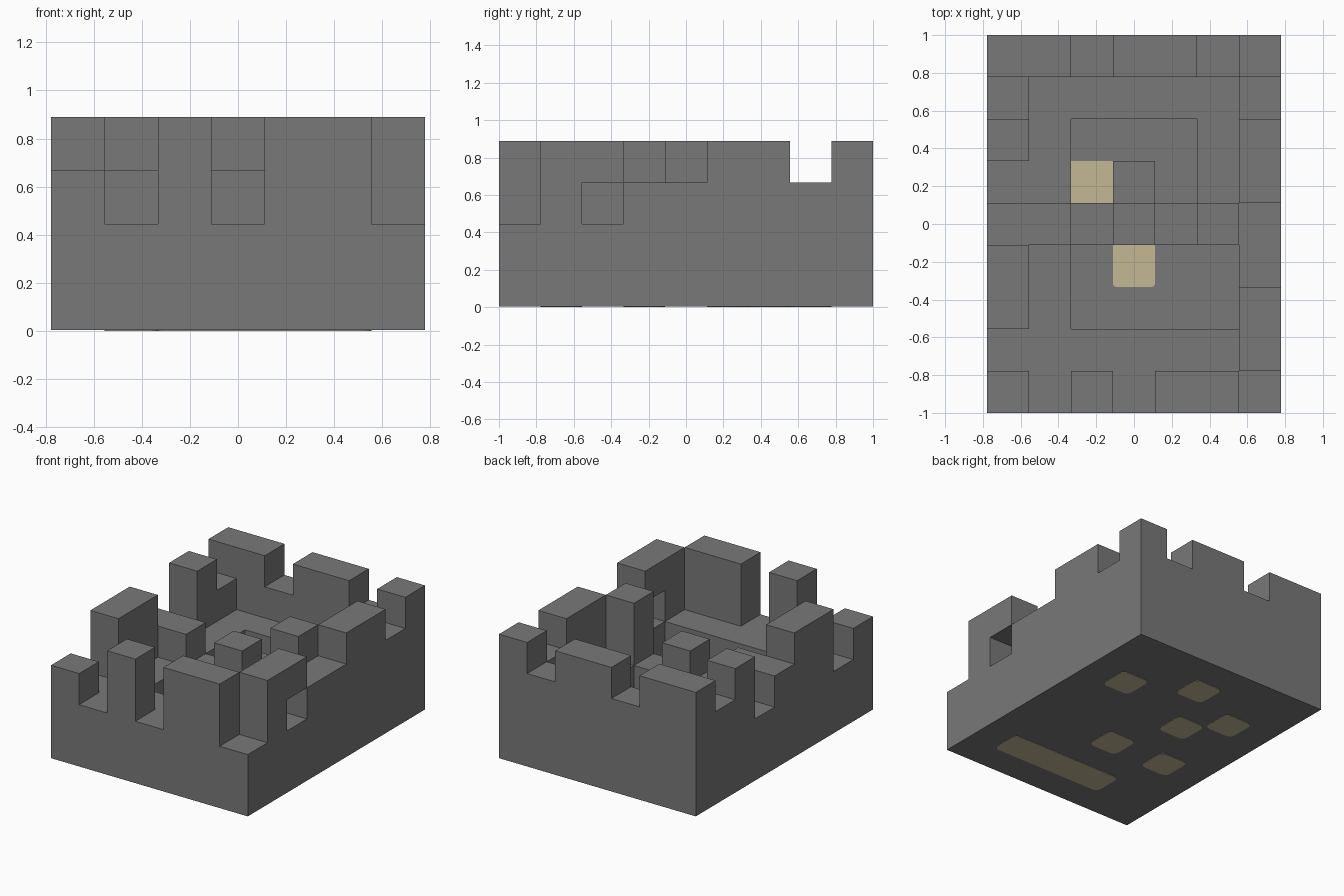
import bpy, bmesh
from math import cos, sin, pi

if "Cube" in bpy.data.objects:
    bpy.data.objects.remove(bpy.data.objects["Cube"])

U = 2 / 9            # block size
NX, NY = 7, 9        # blocks across and deep
BASE = 0.003         # underside sits just above the inlay plates

# Block heights, one string per row from front to back
ROWS = ["3242442",
        "2222224",
        "4211114",
        "4211113",
        "3323243",
        "2212124",
        "4211124",
        "3222223",
        "4434434"]
WINDOW = (6, 2, 2)   # opening through the side wall


def material(name, rgb):
    m = bpy.data.materials.new(name)
    m.use_nodes = True
    m.diffuse_color = (*rgb, 1)
    bsdf = m.node_tree.nodes["Principled BSDF"]
    bsdf.inputs["Base Color"].default_value = (*rgb, 1)
    bsdf.inputs["Roughness"].default_value = 0.9
    return m


stone = material("stone grey", (0.19, 0.19, 0.19))
sand = material("sand", (0.55, 0.485, 0.30))


def finish(name, bm, mat):
    mesh = bpy.data.meshes.new(name)
    bm.to_mesh(mesh)
    bm.free()
    mesh.materials.append(mat)
    obj = bpy.data.objects.new(name, mesh)
    bpy.context.collection.objects.link(obj)
    return obj


def place(i, j):
    return (i - NX / 2) * U, (j - NY / 2) * U


solid = {(i, j, k) for j, row in enumerate(ROWS)
         for i, h in enumerate(row) for k in range(int(h))}
solid.discard(WINDOW)


def block_layer(name, level):
    """Join one layer of blocks, keeping only the exposed faces."""
    bm = bmesh.new()
    for cell in sorted(c for c in solid if c[2] == level):
        for axis in range(3):
            a, b = (axis + 1) % 3, (axis + 2) % 3
            for side in (0, 1):
                near = list(cell)
                near[axis] += 2 * side - 1
                if tuple(near) in solid:
                    continue
                loop = []
                for da, db in ((0, 0), (1, 0), (1, 1), (0, 1)):
                    p = list(cell)
                    p[axis] += side
                    p[a] += da
                    p[b] += db
                    x, y = place(p[0], p[1])
                    loop.append(bm.verts.new((x, y, max(p[2] * U, BASE))))
                bm.faces.new(loop if side else loop[::-1])
    bmesh.ops.remove_doubles(bm, verts=bm.verts, dist=0.0005)
    return finish(name, bm, stone)


def inlay(name, i, j, z, thick, wide=1, front_r=0.04, back_r=0.04):
    """Thin rounded plate covering one or more block cells."""
    x0, y0 = place(i, j)
    x1, y1 = x0 + wide * U, y0 + U
    corners = ((x1, y1, -1, -1, back_r), (x0, y1, 1, -1, back_r),
               (x0, y0, 1, 1, front_r), (x1, y0, -1, 1, front_r))
    bm = bmesh.new()
    loop = []
    for q, (x, y, sx, sy, r) in enumerate(corners):
        steps = 4 if r else 0
        for s in range(steps + 1):
            t = (q + s / max(steps, 1)) * pi / 2
            loop.append(bm.verts.new((x + sx * r + r * cos(t),
                                      y + sy * r + r * sin(t), z)))
    face = bm.faces.new(loop)
    top = bmesh.ops.extrude_face_region(bm, geom=[face])["geom"]
    bmesh.ops.translate(bm, vec=(0, 0, thick),
                        verts=[v for v in top if isinstance(v, bmesh.types.BMVert)])
    bmesh.ops.recalc_face_normals(bm, faces=bm.faces)
    return finish(name, bm, sand)


# Stone layers from the ground up
for level, name in enumerate(("foundation", "raised_floor", "walls", "battlements")):
    block_layer(name, level)

# Sand inlays on the underside
for n, (i, j) in enumerate(((5, 6), (3, 7), (2, 5), (1, 6), (3, 3), (1, 3)), 1):
    inlay(f"underside_inlay_{n}", i, j, 0, 0.006)
inlay("underside_long_inlay", 2, 1, 0, 0.006, wide=4)

# Sand tiles in the sunken floors
inlay("back_pit_tile", 2, 5, U - 0.002, 0.004, front_r=0, back_r=0)
inlay("front_pit_tile", 3, 3, U - 0.002, 0.004, front_r=0.02, back_r=0)
